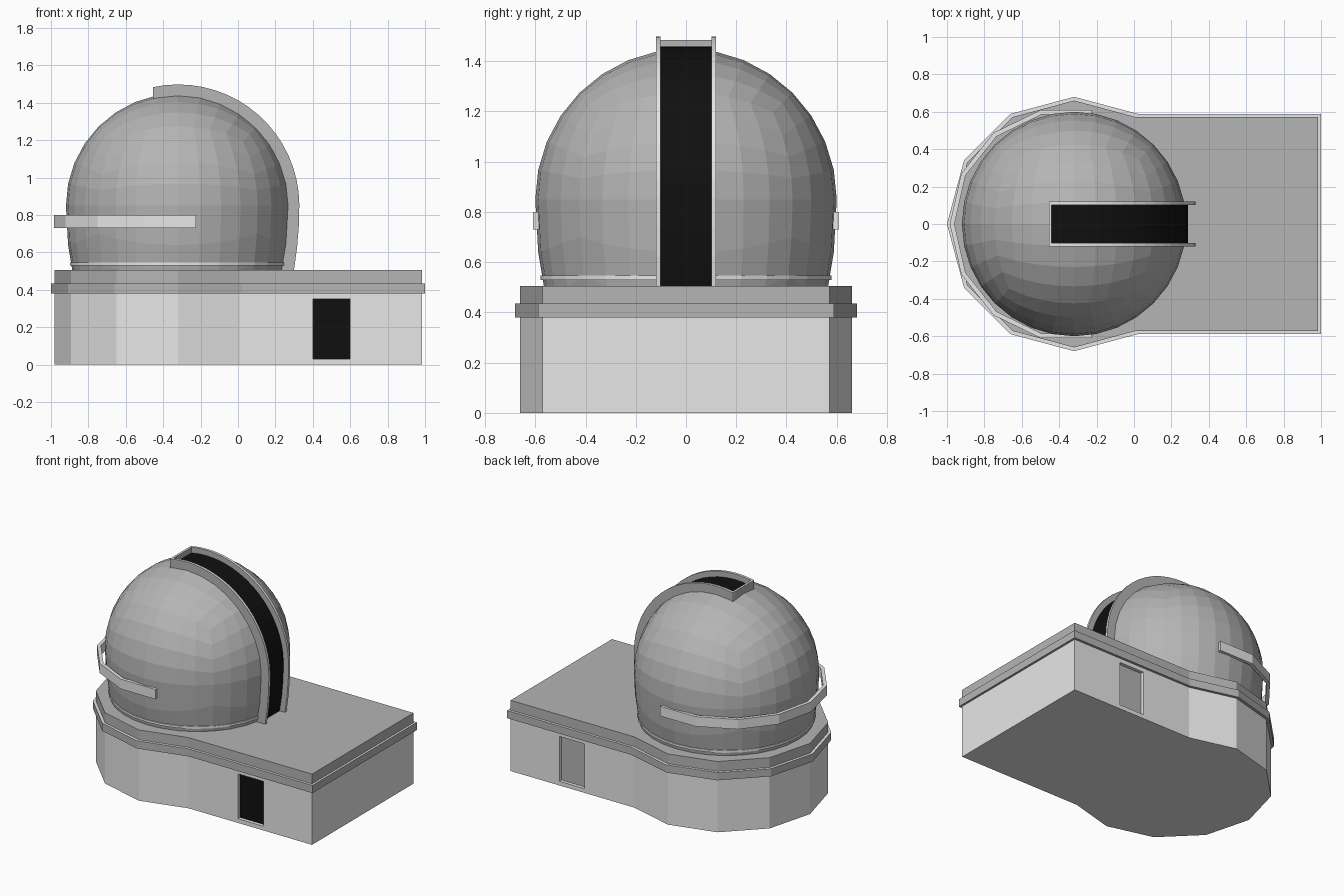
import bpy, bmesh
from math import sin, cos, tan, asin, sqrt, pi, radians
from mathutils import Vector

old = bpy.data.objects.get("Cube")
if old:
    bpy.data.objects.remove(old, do_unlink=True)

CX, CZ = -0.32, 0.85        # dome centre
ROOF_Z = 0.505
R = 0.6
STRETCH = 1.8               # lower half of the dome is drawn out


def material(name, v):
    m = bpy.data.materials.new(name)
    m.use_nodes = True
    m.diffuse_color = (v, v, v, 1)
    m.node_tree.nodes["Principled BSDF"].inputs["Base Color"].default_value = (v, v, v, 1)
    return m


LIGHT = material("light_grey", 0.8)
GREY = material("mid_grey", 0.46)
BLACK = material("black", 0.005)


def finish(name, bm, *mats):
    bmesh.ops.recalc_face_normals(bm, faces=bm.faces)
    me = bpy.data.meshes.new(name)
    bm.to_mesh(me)
    bm.free()
    for m in mats:
        me.materials.append(m)
    ob = bpy.data.objects.new(name, me)
    bpy.context.collection.objects.link(ob)
    return ob


def prism(name, pts, lo, hi, *mats, along="z", rule=None):
    """Extrude a 2D outline along z (xy outline) or y (xz outline)."""
    bm = bmesh.new()
    place = (lambda p, t: (p[0], p[1], t)) if along == "z" else (lambda p, t: (p[0], t, p[1]))
    a = [bm.verts.new(place(p, lo)) for p in pts]
    b = [bm.verts.new(place(p, hi)) for p in pts]
    bm.faces.new(a)
    bm.faces.new(b)
    n = len(pts)
    for i in range(n):
        j = (i + 1) % n
        bm.faces.new((a[i], a[j], b[j], b[i]))
    bmesh.ops.recalc_face_normals(bm, faces=bm.faces)
    if rule:
        for f in bm.faces:
            f.material_index = int(rule(f))
    return finish(name, bm, *mats)


def box(name, x, y, z, *mats, rule=None):
    return prism(name, [(x[0], y[0]), (x[1], y[0]), (x[1], y[1]), (x[0], y[1])],
                 z[0], z[1], *mats, rule=rule)


# Building: a rectangle joined to a twelve-sided round end
def footprint(r, x_end):
    pts = [(CX + r * cos(radians(a)), r * sin(radians(a))) for a in range(60, 301, 30)]
    return pts + [(x_end, pts[-1][1]), (x_end, pts[0][1])]


walls = prism("walls", footprint(0.66, 0.985), 0, 0.4, LIGHT)
prism("roof_slab", footprint(0.66, 0.985), 0.4, ROOF_Z, GREY)
prism("roof_ledge", footprint(0.68, 1.0), 0.38, 0.435, GREY, LIGHT,
      rule=lambda f: f.normal.z > 0.5)

# Recessed doors on both long walls
wall_y = 0.66 * sin(radians(60))
for side, name, mat in ((-1, "front_door", BLACK), (1, "back_door", GREY)):
    deep, out = side * (wall_y - 0.03), side * (wall_y + 0.05)
    cutter = box("door_cutter", (0.4, 0.6), sorted((deep, out)), (0.03, 0.35), LIGHT)
    cutter.hide_render = True
    mod = walls.modifiers.new("door_recess", "BOOLEAN")
    mod.operation = "DIFFERENCE"
    mod.object = cutter
    bpy.context.view_layer.objects.active = walls
    bpy.ops.object.modifier_apply(modifier=mod.name)
    bpy.data.objects.remove(cutter, do_unlink=True)
    box(name, (0.4, 0.6), sorted((deep, deep + side * 0.006)), (0.03, 0.35), mat)

# Dome: rounded cube with a stretched lower half, cut at the roof
bm = bmesh.new()
bmesh.ops.create_cube(bm, size=2)
bmesh.ops.subdivide_edges(bm, edges=bm.edges[:], cuts=7, use_grid_fill=True)
for v in bm.verts:
    p = Vector([tan(c * pi / 4) for c in v.co]).normalized() * R
    if p.z < 0:
        p.z *= STRETCH
    v.co = p + Vector((CX, 0, CZ))
bmesh.ops.bisect_plane(bm, geom=bm.verts[:] + bm.edges[:] + bm.faces[:],
                       plane_co=(0, 0, ROOF_Z - 0.005), plane_no=(0, 0, -1), clear_outer=True)
finish("dome", bm, GREY)

# Thin seam ring near the dome base
prism("dome_seam", [(CX + 0.579 * cos(i * pi / 16), 0.579 * sin(i * pi / 16)) for i in range(32)],
      0.53, 0.546, LIGHT)


# Shutter opening: arcs that follow the dome from its top down to the roof
def arc(r, x_start, n=20):
    a0 = pi / 2 + asin((CX - x_start) / r)
    a1 = -asin((CZ - ROOF_Z) / (STRETCH * r))
    pts = []
    for i in range(n + 1):
        a = a0 + (a1 - a0) * i / n
        s = sin(a)
        pts.append((CX + r * cos(a), CZ + r * s * (STRETCH if s < 0 else 1)))
    return pts


def strip(outer, inner, x_start):
    return arc(outer, x_start) + arc(inner, x_start)[::-1]


prism("shutter_opening", strip(0.608, 0.585, -0.44), -0.102, 0.102, BLACK, along="y")
for side, name in ((-1, "right_rail"), (1, "left_rail")):
    lo, hi = sorted((side * 0.102, side * 0.12))
    prism(name, strip(0.648, 0.585, -0.455), lo, hi, GREY, LIGHT, along="y",
          rule=lambda f: abs(f.normal.y) < 0.5)
box("shutter_end_cap", (-0.455, -0.44), (-0.12, 0.12), (1.42, 1.485), GREY, LIGHT,
    rule=lambda f: f.normal.z > 0.5)

# Curved band around the back of the dome
steps = 8
angles = [radians(77.4 + 205.2 * i / steps) for i in range(steps + 1)]
band = [(-0.36 + r * cos(a), r * sin(a))
        for r, order in ((0.625, angles), (0.6, angles[::-1])) for a in order]
prism("side_band", band, 0.73, 0.8, LIGHT)
